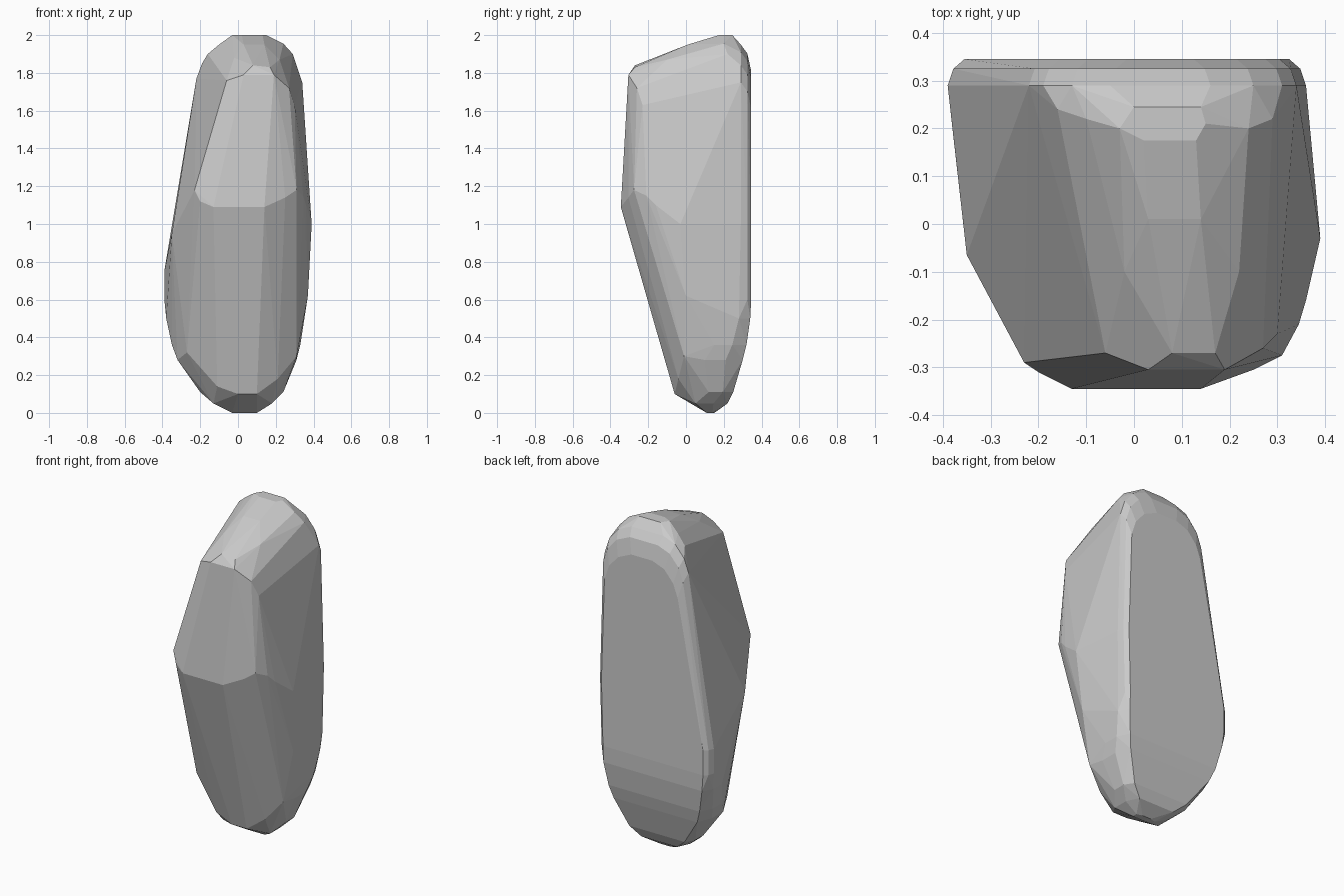
import bpy, bmesh


def hull_object(name, points):
    """Flat-faced convex solid wrapped round the given points."""
    bm = bmesh.new()
    for p in points:
        bm.verts.new(p)
    res = bmesh.ops.convex_hull(bm, input=bm.verts[:])
    junk = {g for g in res["geom_interior"] + res["geom_unused"]
            if isinstance(g, bmesh.types.BMVert)}
    bmesh.ops.delete(bm, geom=list(junk), context="VERTS")
    bmesh.ops.remove_doubles(bm, verts=bm.verts[:], dist=0.004)
    bmesh.ops.dissolve_limit(bm, angle_limit=0.03, verts=bm.verts[:], edges=bm.edges[:])
    bmesh.ops.recalc_face_normals(bm, faces=bm.faces[:])
    mesh = bpy.data.meshes.new(name)
    bm.to_mesh(mesh)
    bm.free()
    obj = bpy.data.objects.new(name, mesh)
    bpy.context.collection.objects.link(obj)
    return obj


pts = []

# Flat back with a rounded rim: outline (x, z), inset towards the back plane
back = [(-0.39, 0.6), (-0.39, 0.75), (-0.22, 1.77), (-0.19, 1.85), (-0.13, 1.92),
        (-0.05, 1.95), (0.16, 1.95), (0.25, 1.91), (0.31, 1.84), (0.34, 1.75),
        (0.36, 1.0), (0.35, 0.6)]
for y, inset in ((0.29, 0.0), (0.325, 0.012), (0.345, 0.035)):
    for x, z in back:
        drop = inset * (4 if z > 1.7 else 0)
        pts.append((x - inset * (1 if x > 0 else -1), y, z - drop))

# Rounded underside: (z, left x, right x, front y, back y)
for z, left, right, y0, y1 in ((0.50, -0.38, 0.35, 0.20, 0.34), (0.36, -0.35, 0.33, 0.15, 0.32),
                               (0.28, -0.32, 0.31, 0.10, 0.30), (0.11, -0.20, 0.24, 0.12, 0.25),
                               (0.05, -0.13, 0.18, 0.05, 0.22), (0.0, -0.03, 0.10, 0.11, 0.15)):
    for y, inset in ((y0, 0.0), ((y0 + y1) / 2 + 0.01, 0.0), (y1, 0.035)):
        pts += [(left + inset, y, z), (right - inset, y, z)]

# Lower end of the sloping front
pts += [(0.0, -0.06, 0.10), (0.10, -0.06, 0.10), (-0.11, -0.05, 0.14),
        (0.21, -0.04, 0.18), (-0.27, -0.01, 0.32), (0.31, -0.01, 0.30)]

# Front crease and the upper front panel
pts += [(-0.13, -0.345, 1.09), (0.14, -0.345, 1.09), (-0.20, -0.31, 1.12),
        (-0.23, -0.29, 1.18), (0.25, -0.305, 1.14), (0.31, -0.275, 1.18),
        (0.03, -0.305, 1.79), (0.19, -0.305, 1.79), (-0.06, -0.27, 1.76),
        (0.27, -0.26, 1.72), (0.30, -0.23, 1.63)]

# Widest points of the flanks
pts += [(0.39, -0.03, 1.0), (0.36, -0.16, 1.1), (0.345, -0.21, 1.15),
        (0.37, 0.0, 0.62), (-0.35, -0.065, 0.95)]

# Rounded sloping top
pts += [(-0.03, 0.20, 2.0), (0.02, 0.175, 2.0), (0.13, 0.175, 2.0), (0.15, 0.21, 2.0),
        (0.14, 0.245, 2.0), (0.0, 0.245, 2.0), (0.08, -0.27, 1.84), (0.17, -0.27, 1.83),
        (0.03, 0.01, 1.95), (0.14, 0.01, 1.95), (0.24, 0.20, 1.955), (-0.10, 0.22, 1.95),
        (0.29, 0.22, 1.90), (-0.16, 0.24, 1.90), (0.22, -0.1, 1.87), (-0.02, -0.1, 1.88)]

hull_object("boulder", pts)
